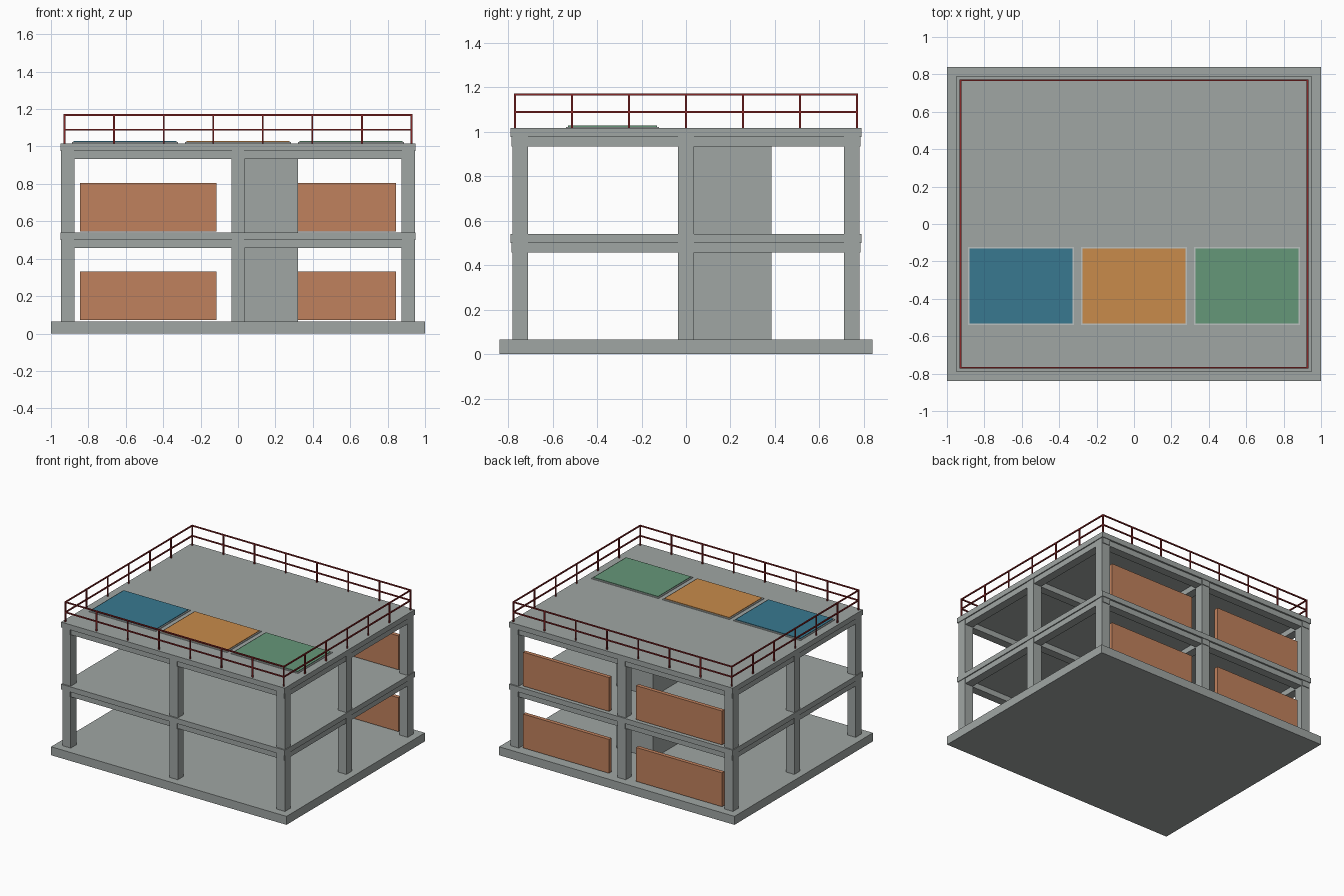
import bpy
import bmesh
from mathutils import Vector

if "Cube" in bpy.data.objects:
    bpy.data.objects.remove(bpy.data.objects["Cube"])


def material(name, rgb):
    m = bpy.data.materials.new(name)
    m.diffuse_color = (*rgb, 1)
    m.use_nodes = True
    m.node_tree.nodes["Principled BSDF"].inputs["Base Color"].default_value = m.diffuse_color
    return m


CONCRETE = material("concrete grey", (0.35, 0.38, 0.37))
FRAME = material("pale grey", (0.50, 0.53, 0.52))
BRICK = material("terracotta", (0.53, 0.22, 0.11))
RED = material("railing red", (0.25, 0.02, 0.02))
BLUE = material("panel blue", (0.04, 0.19, 0.28))
AMBER = material("panel amber", (0.58, 0.26, 0.07))
GREEN = material("panel green", (0.13, 0.31, 0.19))


def boxes(name, spans, mat):
    """One object from boxes given as (x0, x1, y0, y1, z0, z1)."""
    bm = bmesh.new()
    for x0, x1, y0, y1, z0, z1 in spans:
        verts = bmesh.ops.create_cube(bm, size=1)["verts"]
        size = Vector((x1 - x0, y1 - y0, z1 - z0))
        mid = Vector((x0 + x1, y0 + y1, z0 + z1)) / 2
        for v in verts:
            v.co = v.co * size + mid
    mesh = bpy.data.meshes.new(name)
    bm.to_mesh(mesh)
    bm.free()
    mesh.materials.append(mat)
    obj = bpy.data.objects.new(name, mesh)
    bpy.context.collection.objects.link(obj)
    return obj


BASE_TOP = 0.065
COL_X, COL_Y, HALF = 0.91, 0.745, 0.035
SLAB_X, SLAB_Y = 0.95, 0.79
LEVELS = {"middle": 0.54, "roof": 1.017}
ROOF = LEVELS["roof"]
SLAB_T, BEAM_T = 0.04, 0.083
GRID_X = (-COL_X, 0, COL_X)
GRID_Y = (-COL_Y, 0, COL_Y)

# Foundation
boxes("base_slab", [(-1, 1, -0.84, 0.84, 0, BASE_TOP)], CONCRETE)

# Floor plates with a beam grid beneath each, and a column storey below
floor = BASE_TOP
for level, top in LEVELS.items():
    under, drop = top - SLAB_T, top - BEAM_T
    boxes(f"{level}_slab", [(-SLAB_X, SLAB_X, -SLAB_Y, SLAB_Y, under, top)], CONCRETE)
    b = 0.032
    boxes(f"{level}_long_beams",
          [(-0.945, 0.945, y - b, y + b, drop, under) for y in GRID_Y], CONCRETE)
    boxes(f"{level}_cross_beams",
          [(x - b, x + b, -0.785, 0.785, drop, under) for x in GRID_X], CONCRETE)
    boxes(f"{level}_columns",
          [(x - HALF, x + HALF, y - HALF, y + HALF, floor, under)
           for x in GRID_X for y in GRID_Y], CONCRETE)
    # Stair core beside the central column
    boxes(f"{level}_core", [(0.01, 0.32, 0.01, 0.385, floor, under)], CONCRETE)
    # Rear infill walls
    z0 = floor + 0.006
    boxes(f"{level}_rear_walls",
          [(x - 0.365, x + 0.365, 0.74, 0.77, z0, z0 + 0.26) for x in (-0.48, 0.48)], BRICK)
    floor = top

# Roof panels: pale curb with a coloured plate on top
for name, x, mat in (("left", -0.604, BLUE), ("centre", 0, AMBER), ("right", 0.604, GREEN)):
    boxes(f"{name}_panel_curb", [(x - 0.284, x + 0.284, -0.54, -0.122, ROOF, ROOF + 0.006)], FRAME)
    boxes(f"{name}_roof_panel", [(x - 0.275, x + 0.275, -0.531, -0.131, ROOF + 0.006, ROOF + 0.011)], mat)

# Railing: posts and two rails around the roof edge
RX, RY, R = 0.928, 0.769, 0.0045
spots = [(-RX + 2 * RX * i / 7, s * RY) for i in range(8) for s in (-1, 1)]
spots += [(s * RX, -RY + 2 * RY * i / 6) for i in range(1, 6) for s in (-1, 1)]
boxes("railing_posts", [(x - R, x + R, y - R, y + R, ROOF, 1.168) for x, y in spots], RED)
rails = []
for z in (1.09, 1.168):
    for s in (-1, 1):
        rails.append((-RX - R, RX + R, s * RY - R, s * RY + R, z - R, z + R))
        rails.append((s * RX - R, s * RX + R, -RY - R, RY + R, z - R, z + R))
boxes("railing_rails", rails, RED)
